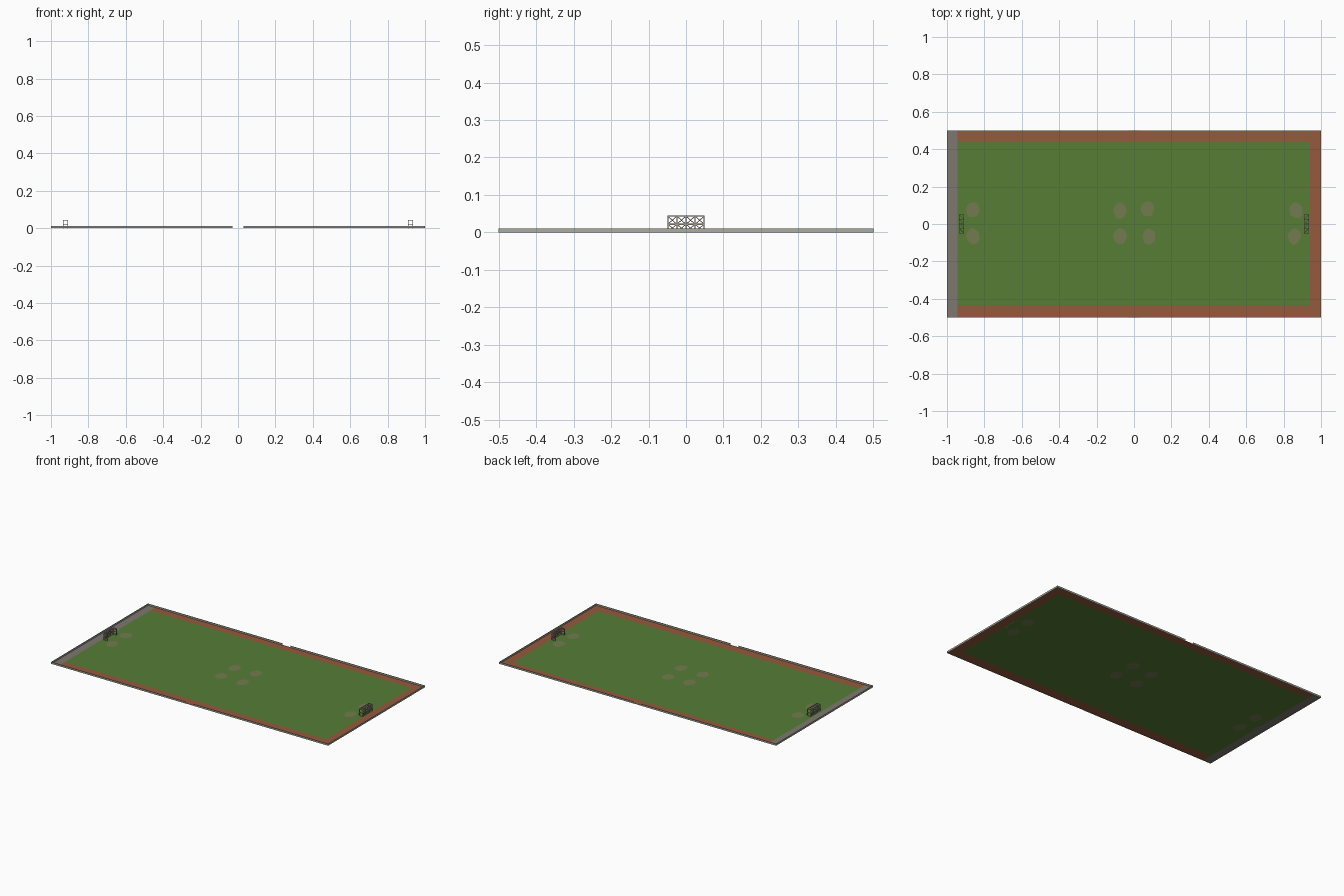
import bpy, bmesh, math, random
from mathutils import Vector

if "Cube" in bpy.data.objects:
    bpy.data.objects.remove(bpy.data.objects["Cube"])

random.seed(4)


def material(name, rgb):
    m = bpy.data.materials.new(name)
    lin = [(c / 255 / 12.92) if c / 255 <= 0.04045 else ((c / 255 + 0.055) / 1.055) ** 2.4 for c in rgb]
    m.diffuse_color = (*lin, 1)
    m.use_nodes = True
    m.node_tree.nodes["Principled BSDF"].inputs["Base Color"].default_value = m.diffuse_color
    return m


GRASS = material("grass_green", (86, 125, 54))
CLAY = material("clay_brown", (150, 90, 60))
PAVING = material("paving_grey", (126, 119, 112))
DIRT = material("worn_turf", (116, 122, 80))
FENCE = material("fence_grey", (172, 172, 157))
METAL = material("goal_beige_grey", (170, 161, 146))


def finish(name, bm, mat):
    me = bpy.data.meshes.new(name)
    bm.to_mesh(me)
    bm.free()
    me.materials.append(mat)
    ob = bpy.data.objects.new(name, me)
    bpy.context.collection.objects.link(ob)
    return ob


def rect(bm, x0, x1, y0, y1, z):
    bm.faces.new([bm.verts.new(p) for p in ((x0, y0, z), (x1, y0, z), (x1, y1, z), (x0, y1, z))])


def box(bm, x0, x1, y0, y1, z0, z1):
    r = bmesh.ops.create_cube(bm, size=1)
    for v in r["verts"]:
        v.co = Vector(((x0 + x1) / 2 + v.co.x * (x1 - x0),
                       (y0 + y1) / 2 + v.co.y * (y1 - y0),
                       (z0 + z1) / 2 + v.co.z * (z1 - z0)))


def bar(bm, a, b, t=0.003):
    a, b = Vector(a), Vector(b)
    d = b - a
    q = d.to_track_quat('Z', 'Y')
    for v in bmesh.ops.create_cube(bm, size=1)["verts"]:
        v.co = (a + b) / 2 + q @ Vector((v.co.x * t, v.co.y * t, v.co.z * (d.length + t * 0.5)))


# Thin ground sheets: pitch, clay surround, paved end strip
Z = 0.001
X0, X1, Y0, Y1 = -0.945, 0.94, -0.435, 0.443
bm = bmesh.new()
rect(bm, X0, X1, Y0, Y1, Z)
finish("pitch", bm, GRASS)
bm = bmesh.new()
rect(bm, X0, 1, Y1, 0.5, Z)
rect(bm, X0, 1, -0.5, Y0, Z)
rect(bm, X1, 1, Y0, Y1, Z)
finish("clay_surround", bm, CLAY)
bm = bmesh.new()
rect(bm, -1, X0, -0.5, 0.5, Z)
finish("paved_strip", bm, PAVING)

# Worn patches in the turf, visible from above and below
bm = bmesh.new()
for cx, cy in ((-0.86, 0.077), (-0.86, -0.067), (-0.075, 0.072), (-0.075, -0.067),
               (0.073, 0.08), (0.08, -0.067), (0.868, 0.072), (0.857, -0.067)):
    radii = [random.uniform(0.92, 1.1) for _ in range(12)]
    for z in (Z + 0.0006, Z - 0.0006):
        ring = []
        for i, r in enumerate(radii):
            a = math.tau * i / 12
            ring.append(bm.verts.new((cx + 0.036 * r * math.cos(a), cy + 0.042 * r * math.sin(a), z)))
        bm.faces.new(ring if z > Z else ring[::-1])
finish("worn_patches", bm, DIRT)

# Low perimeter fence with a gate gap in each long side
T, H = 0.004, 0.011
bm = bmesh.new()
for s in (-1, 1):
    ya, yb = sorted((s * 0.5, s * (0.5 - T)))
    box(bm, -1, -0.03, ya, yb, 0, H)
    box(bm, 0.03, 1, ya, yb, 0, H)
    xa, xb = sorted((s, s * (1 - T)))
    box(bm, xa, xb, -0.5 + T, 0.5 - T, 0, H)
finish("perimeter_fence", bm, FENCE)

# Goals: open front frame, with a barred back, roof and sides
W, GH = 0.0485, 0.0435
for side, name in ((-1, "left_goal"), (1, "right_goal")):
    bm = bmesh.new()
    xf, xb = side * 0.910, side * 0.934
    mid = GH / 2
    for y in (-W, W):
        for x in (xf, xb):
            bar(bm, (x, y, 0), (x, y, GH))
        for z in (0.002, mid, GH):
            bar(bm, (xf, y, z), (xb, y, z))
    bar(bm, (xf, -W, GH), (xf, W, GH))
    for z in (0.002, mid, GH):
        bar(bm, (xb, -W, z), (xb, W, z))
    step = W / 2
    for i in range(4):
        y = -W + i * step
        if i:
            bar(bm, (xb, y, 0), (xb, y, GH))
            bar(bm, (xf, y, GH), (xb, y, GH))
        # crossed netting in each bay
        bar(bm, (xb, y, mid), (xb, y + step, GH), 0.002)
        bar(bm, (xb, y + step, mid), (xb, y, GH), 0.002)
        bar(bm, (xb, y, 0.002), (xb, y + step, mid), 0.002)
        bar(bm, (xb, y + step, 0.002), (xb, y, mid), 0.002)
        bar(bm, (xf, y, GH), (xb, y + step, GH), 0.002)
    finish(name, bm, METAL)
